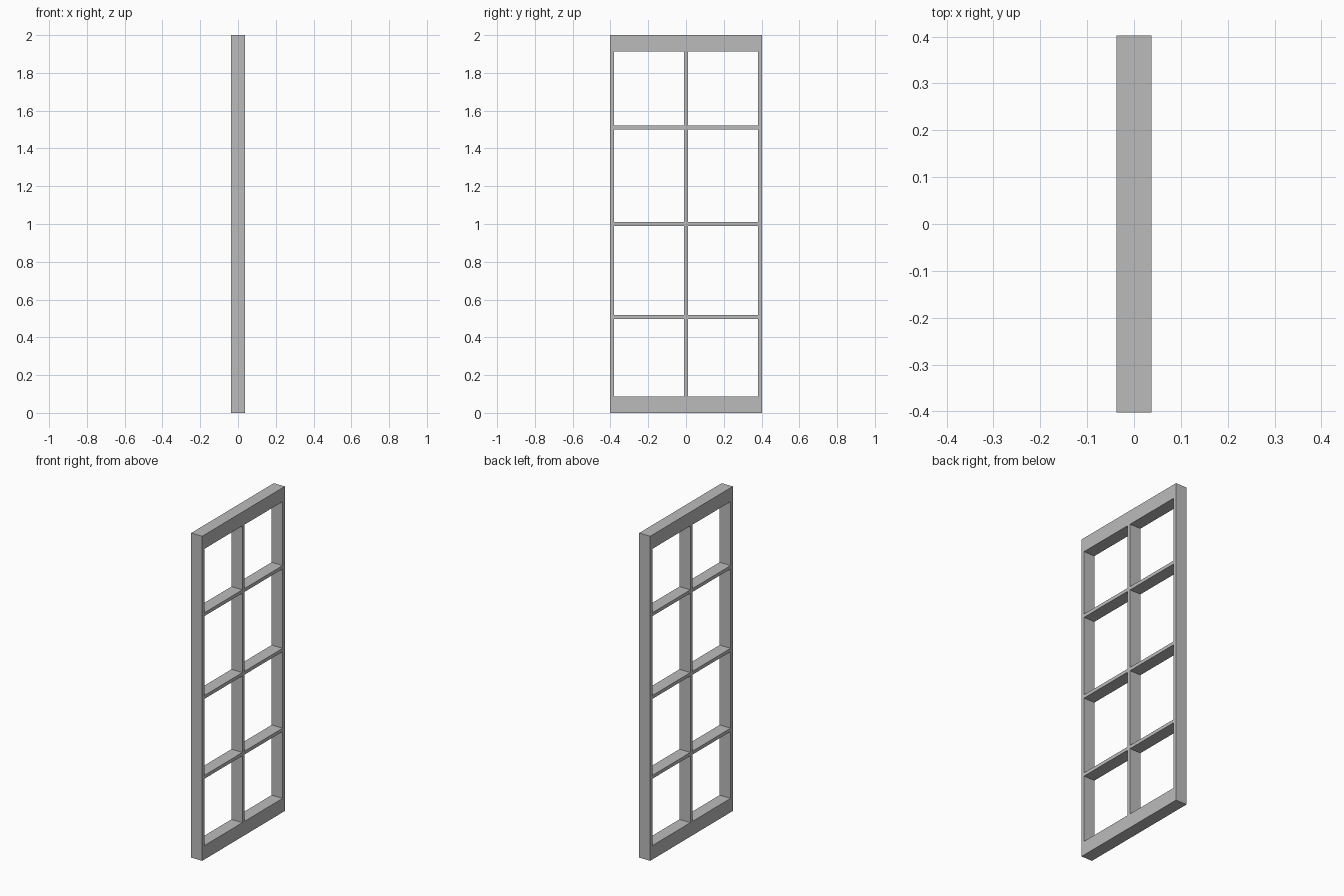
import bpy

if "Cube" in bpy.data.objects:
    bpy.data.objects.remove(bpy.data.objects["Cube"])

DEPTH, HALF_WIDTH, HEIGHT = 0.075, 0.402, 2.0
RAIL, BAR = 0.086, 0.021

grey = bpy.data.materials.new("frame grey")
grey.use_nodes = True
colour = (0.5, 0.5, 0.5, 1)
grey.diffuse_color = colour
grey.node_tree.nodes["Principled BSDF"].inputs["Base Color"].default_value = colour


def board(name, y0, y1, z0, z1):
    """A flat-sided board spanning the full frame depth."""
    bpy.ops.mesh.primitive_cube_add(size=1, location=(0, (y0 + y1) / 2, (z0 + z1) / 2))
    ob = bpy.context.object
    ob.name = name
    ob.scale = (DEPTH, y1 - y0, z1 - z0)
    bpy.ops.object.transform_apply(location=False, rotation=False, scale=True)
    ob.data.materials.append(grey)
    return ob


# Wide rails at the bottom and top
board("bottom_rail", -HALF_WIDTH, HALF_WIDTH, 0, RAIL)
board("top_rail", -HALF_WIDTH, HALF_WIDTH, HEIGHT - RAIL, HEIGHT)

# Thin side stiles and the central upright between the rails
inner = HALF_WIDTH - BAR
board("front_stile", -HALF_WIDTH, -inner, RAIL, HEIGHT - RAIL)
board("back_stile", inner, HALF_WIDTH, RAIL, HEIGHT - RAIL)
board("centre_upright", -BAR / 2, BAR / 2, RAIL, HEIGHT - RAIL)

# Glazing bars on each side of the upright
for row, z in enumerate((0.508, 1.0, 1.51), 1):
    board(f"front_glazing_bar_{row}", -inner, -BAR / 2, z - BAR / 2, z + BAR / 2)
    board(f"back_glazing_bar_{row}", BAR / 2, inner, z - BAR / 2, z + BAR / 2)
